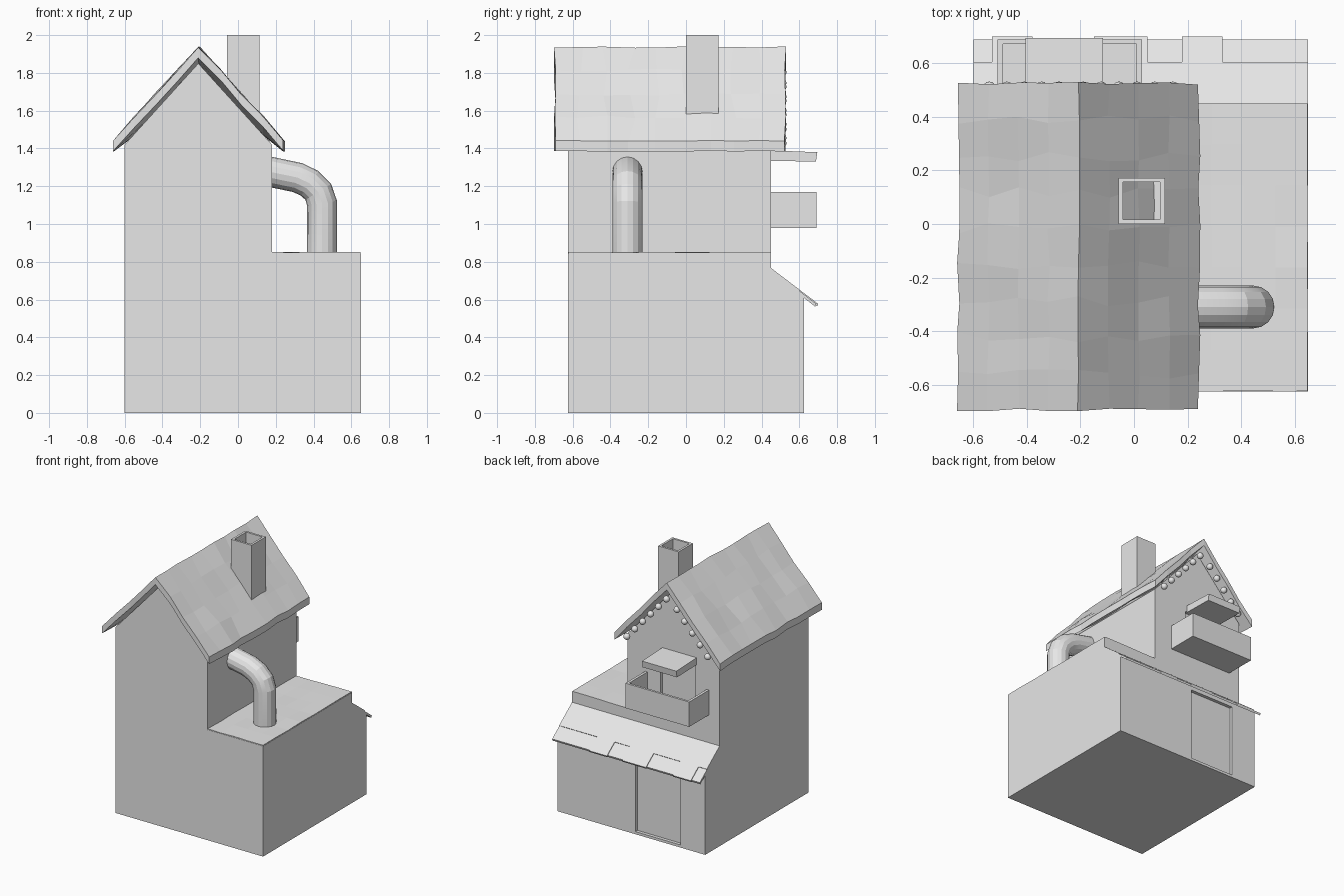
import bpy, bmesh, math, random
from mathutils import Vector

if "Cube" in bpy.data.objects:
    bpy.data.objects.remove(bpy.data.objects["Cube"])

random.seed(4)
clay = bpy.data.materials.new("light_grey")
clay.diffuse_color = (0.8, 0.8, 0.8, 1)
clay.use_nodes = True
clay.node_tree.nodes["Principled BSDF"].inputs["Base Color"].default_value = clay.diffuse_color


def finish(name, bm):
    bmesh.ops.recalc_face_normals(bm, faces=bm.faces[:])
    me = bpy.data.meshes.new(name)
    bm.to_mesh(me)
    bm.free()
    me.materials.append(clay)
    ob = bpy.data.objects.new(name, me)
    bpy.context.collection.objects.link(ob)
    return ob


def prism(name, profile, offset):
    """Extrude a flat outline along offset."""
    bm = bmesh.new()
    face = bm.faces.new([bm.verts.new(p) for p in profile])
    ext = bmesh.ops.extrude_face_region(bm, geom=[face])
    verts = [v for v in ext["geom"] if isinstance(v, bmesh.types.BMVert)]
    bmesh.ops.translate(bm, vec=offset, verts=verts)
    return finish(name, bm)


def box(name, x0, x1, y0, y1, z0, z1):
    return prism(name, [(x0, y0, z0), (x1, y0, z0), (x1, y1, z0), (x0, y1, z0)], (0, 0, z1 - z0))


def boolean(ob, other, op):
    mod = ob.modifiers.new(op.lower(), 'BOOLEAN')
    mod.operation, mod.object, mod.solver = op, other, 'EXACT'
    bpy.context.view_layer.objects.active = ob
    bpy.ops.object.modifier_apply(modifier=mod.name)
    bpy.data.objects.remove(other)


def slab(name, rows, drop):
    """Closed slab from a grid of points; drop(i, j) is the vertical thickness."""
    bm = bmesh.new()
    n, m = len(rows), len(rows[0])
    top = [[bm.verts.new(p) for p in r] for r in rows]
    low = [[bm.verts.new(p - Vector((0, 0, drop(i, j)))) for j, p in enumerate(r)]
           for i, r in enumerate(rows)]
    for i in range(n - 1):
        for j in range(m - 1):
            for g in (top, low):
                bm.faces.new((g[i][j], g[i + 1][j], g[i + 1][j + 1], g[i][j + 1]))
    rim = ([(i, 0) for i in range(n)] + [(n - 1, j) for j in range(1, m)]
           + [(i, m - 1) for i in range(n - 2, -1, -1)] + [(0, j) for j in range(m - 2, 0, -1)])
    for (a, b), (c, d) in zip(rim, rim[1:] + rim[:1]):
        bm.faces.new((top[a][b], top[c][d], low[c][d], low[a][b]))
    return finish(name, bm)


def wob(s):
    return random.uniform(-s, s)


# House walls: ground floor with sloped back, plus the gabled upper storey
walls = prism("house_walls", [(-0.6, y, z) for y, z in (
    (-0.625, 0), (0.625, 0), (0.625, 0.61), (0.45, 0.75), (0.45, 0.845), (-0.625, 0.845))], (1.25, 0, 0))
upper = prism("upper_storey", [(x, -0.625, z) for x, z in (
    (-0.6, 0.5), (0.18, 0.5), (0.18, 1.42), (-0.21, 1.85), (-0.6, 1.42))], (0, 1.075, 0))
boolean(walls, upper, 'UNION')
# Recessed doorways on the back
boolean(walls, box("shop_door_cut", -0.39, -0.01, 0.6, 0.7, 0.02, 0.58), 'DIFFERENCE')
boolean(walls, box("balcony_door_cut", -0.39, -0.10, 0.425, 0.5, 1.0, 1.34), 'DIFFERENCE')
bm = bmesh.new()
bm.from_mesh(walls.data)
bmesh.ops.remove_doubles(bm, verts=bm.verts[:], dist=0.0005)
bmesh.ops.dissolve_limit(bm, angle_limit=0.01, verts=bm.verts[:], edges=bm.edges[:])
bm.to_mesh(walls.data)
bm.free()

# Uneven gable roof
NY, NX = 9, 8
rows = []
for i in range(NY + 1):
    row = []
    for j in range(NX + 1):
        dx = (j / NX - 0.5) * 0.9
        end = i in (0, NY)
        y = -0.695 + 1.22 * i / NY + (wob(0.006) if end else wob(0.02))
        edge = j in (0, NX // 2, NX)
        row.append(Vector((-0.207 + dx + wob(0.005), y,
                           1.937 - 1.1 * abs(dx) + wob(0.004 if edge or end else 0.009))))
    rows.append(row)
slab("roof", rows, lambda i, j: 0.055 if i in (0, NY) or j in (0, NX) else 0.088)

# Slightly uneven terrace over the side wing
rows = [[Vector((0.17 + 0.478 * i / 4, -0.623 + 1.073 * j / 7, 0.85 + wob(0.003)))
         for j in range(8)] for i in range(5)]
slab("terrace", rows, lambda i, j: 0.012)

# Hollow chimney with a floor that the roof slope pokes through
chimney = box("chimney", -0.058, 0.115, 0.0, 0.172, 1.56, 2.0)
boolean(chimney, box("flue_cut", -0.041, 0.098, 0.016, 0.156, 1.63, 2.1), 'DIFFERENCE')

# Bent stove pipe
curve = bpy.data.curves.new("pipe_path", 'CURVE')
curve.dimensions = '3D'
curve.bevel_depth, curve.bevel_resolution = 0.08, 6
path = [(0.15, 1.28), (0.315, 1.246), (0.38, 1.215), (0.425, 1.17), (0.445, 1.11), (0.445, 0.84)]
spline = curve.splines.new('POLY')
spline.points.add(len(path) - 1)
for p, (x, z) in zip(spline.points, path):
    p.co = (x, -0.31, z, 1)
tmp = bpy.data.objects.new("pipe_path", curve)
bpy.context.collection.objects.link(tmp)
bpy.context.view_layer.update()
mesh = bpy.data.meshes.new_from_object(tmp.evaluated_get(bpy.context.evaluated_depsgraph_get()))
bpy.data.objects.remove(tmp)
mesh.materials.clear()
mesh.materials.append(clay)
pipe = bpy.data.objects.new("stove_pipe", mesh)
bpy.context.collection.objects.link(pipe)


# Back awning: a base sheet and an upper layer with a notched lower edge
def awning(name, x0, x1, y0, y1, lift, thick):
    def height(y):
        return 0.76 - (y - 0.45) * 0.76 + lift
    return prism(name, [(x0, y, z) for y, z in (
        (y0, height(y0)), (y1, height(y1)), (y1 - 0.006, height(y1) - thick),
        (y0, height(y0) - thick))], (x1 - x0, 0, 0))


awning("awning_base", -0.6, 0.65, 0.45, 0.69, 0, 0.015)
awning("awning_top", -0.6, 0.65, 0.45, 0.606, 0.007, 0.007)
for k, (x0, x1) in enumerate([(-0.53, -0.38), (-0.15, 0.05), (0.18, 0.33)]):
    awning(f"awning_flap_{k}", x0, x1, 0.606, 0.70, 0.007, 0.012)

# Balcony tray
balcony = box("balcony", -0.51, 0.03, 0.44, 0.69, 0.98, 1.17)
boolean(balcony, box("balcony_cut", -0.49, 0.01, 0.40, 0.673, 1.0, 1.3), 'DIFFERENCE')

# Little canopy over the balcony door
prism("door_canopy", [(-0.405, y, z) for y, z in (
    (0.44, 1.39), (0.695, 1.38), (0.688, 1.33), (0.44, 1.335))], (0.29, 0, 0))

# String of bead lights under the back gable
bm = bmesh.new()
for side, count in ((1, 6), (-1, 5)):
    for k in range(count):
        dx = 0.02 + 0.067 * k if side > 0 else 0.07 + 0.065 * k
        ball = bmesh.ops.create_uvsphere(bm, u_segments=14, v_segments=8, radius=0.024)
        bmesh.ops.translate(bm, verts=ball["verts"],
                            vec=(-0.21 + side * dx, 0.508, 1.825 - 1.12 * dx))
beads = finish("bead_lights", bm)

for ob in (pipe, beads):
    bpy.ops.object.select_all(action='DESELECT')
    ob.select_set(True)
    bpy.context.view_layer.objects.active = ob
    bpy.ops.object.shade_smooth_by_angle(angle=math.radians(35 if ob is beads else 15))
